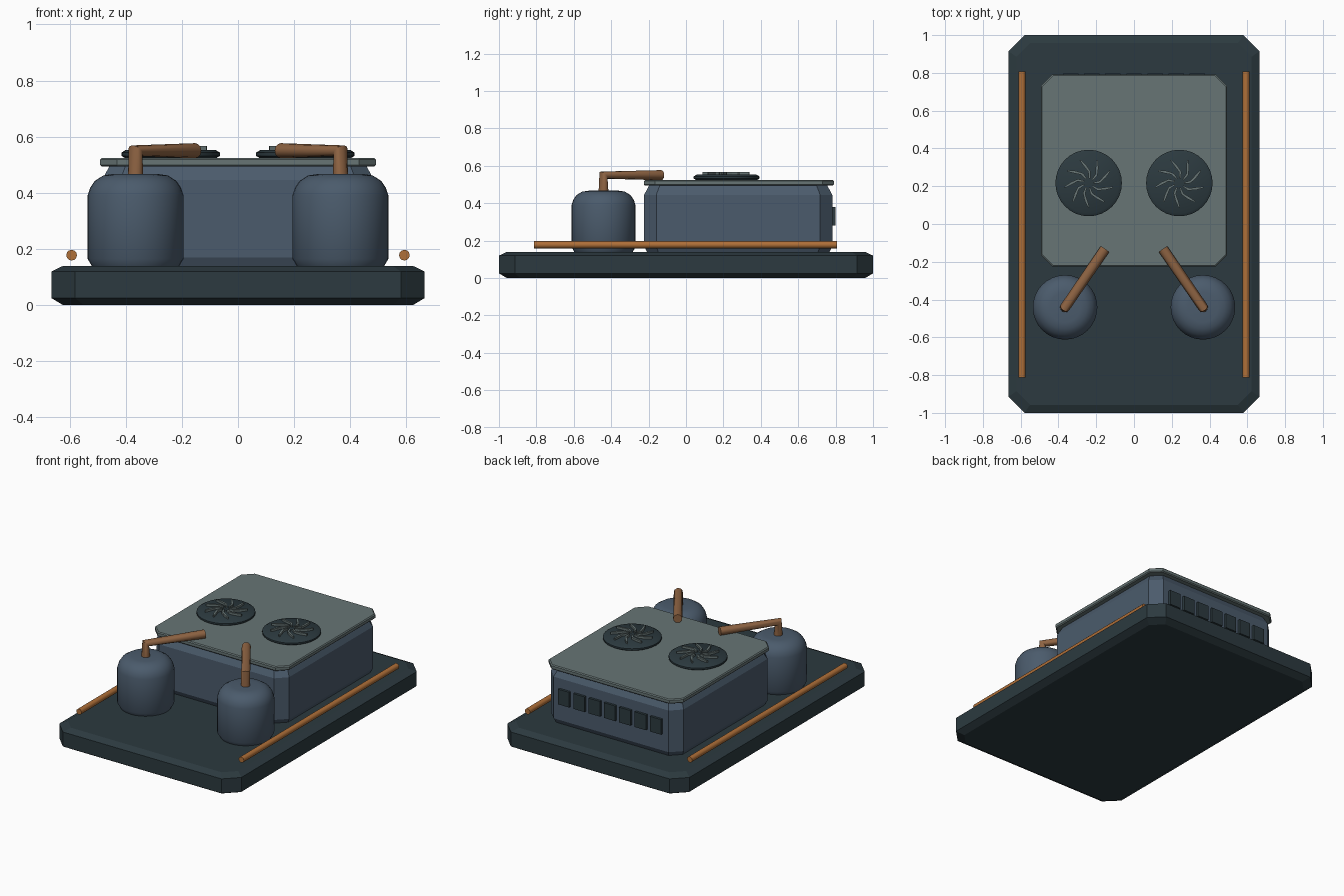
import bpy
import bmesh
from math import cos, sin, pi, radians
from mathutils import Vector

old = bpy.data.objects.get("Cube")
if old:
    bpy.data.objects.remove(old, do_unlink=True)


def material(name, rgb):
    m = bpy.data.materials.new(name)
    m.use_nodes = True
    m.diffuse_color = (*rgb, 1)
    m.node_tree.nodes["Principled BSDF"].inputs["Base Color"].default_value = (*rgb, 1)
    return m


DARK = material("dark slate", (0.025, 0.042, 0.05))
STEEL = material("blue steel", (0.07, 0.105, 0.15))
PANEL = material("grey green", (0.135, 0.178, 0.178))
COPPER = material("bright copper", (0.43, 0.16, 0.04))
BRONZE = material("dull bronze", (0.27, 0.125, 0.055))


def finish(bm, name, mat, smooth=False):
    bmesh.ops.recalc_face_normals(bm, faces=bm.faces)
    me = bpy.data.meshes.new(name)
    bm.to_mesh(me)
    bm.free()
    me.materials.append(mat)
    ob = bpy.data.objects.new(name, me)
    bpy.context.collection.objects.link(ob)
    if smooth:
        bpy.ops.object.select_all(action="DESELECT")
        ob.select_set(True)
        bpy.context.view_layer.objects.active = ob
        bpy.ops.object.shade_smooth_by_angle(angle=radians(35))
    return ob


def loft(bm, loops):
    """Skin a stack of closed loops and cap both ends."""
    rings = [[bm.verts.new(p) for p in loop] for loop in loops]
    n = len(rings[0])
    for a, b in zip(rings, rings[1:]):
        for i in range(n):
            j = (i + 1) % n
            bm.faces.new((a[i], a[j], b[j], b[i]))
    bm.faces.new(rings[0])
    bm.faces.new(rings[-1])


def slab(name, mat, hx, hy, cut, cy, levels):
    """Box with cut corners; levels are (z, inset) pairs."""
    loops = []
    for z, inset in levels:
        x, y = hx - inset, hy - inset
        c = cut - inset * 0.3
        pts = [(x, y - c), (x - c, y), (c - x, y), (-x, y - c),
               (-x, c - y), (c - x, -y), (x - c, -y), (x, c - y)]
        loops.append([(px, py + cy, z) for px, py in pts])
    bm = bmesh.new()
    loft(bm, loops)
    return finish(bm, name, mat)


def lathe(name, mat, cx, cy, profile, n=32):
    bm = bmesh.new()
    loft(bm, [[(cx + r * cos(2 * pi * i / n), cy + r * sin(2 * pi * i / n), z)
               for i in range(n)] for r, z in profile])
    return finish(bm, name, mat, True)


def pipe(name, mat, points, radius, n=12):
    """Round tube along straight runs with mitred corners."""
    pts = [Vector(p) for p in points]
    dirs = [(b - a).normalized() for a, b in zip(pts, pts[1:])]
    side = Vector((-dirs[-1].y, dirs[-1].x, 0)).normalized()
    loops = []
    for k, p in enumerate(pts):
        d = (dirs[max(k - 1, 0)] + dirs[min(k, len(dirs) - 1)]).normalized()
        up = side.cross(d)
        loops.append([p + radius * (cos(2 * pi * i / n) * side + sin(2 * pi * i / n) * up)
                      for i in range(n)])
    bm = bmesh.new()
    loft(bm, loops)
    return finish(bm, name, mat, True)


def fan_blades(name, cx, cy, count=9):
    """Thin swept blades whose tips hook round."""
    bm = bmesh.new()
    path = [(0.025, 0), (0.06, 6), (0.095, 22), (0.13, 30)]
    widths = [0.004, 0.007, 0.008, 0.004]
    for b in range(count):
        loops = []
        for (r, sweep), w in zip(path, widths):
            a = 2 * pi * b / count + radians(sweep)
            across = Vector((-sin(a), cos(a), 0)) * w
            mid = Vector((cx + r * cos(a), cy + r * sin(a), 0))
            loops.append([mid + s * across + Vector((0, 0, z))
                          for s, z in ((-1, 0.55), (1, 0.55), (1, 0.567), (-1, 0.567))])
        loft(bm, loops)
    return finish(bm, name, PANEL)


# Base plinth, main housing and its lid
slab("base", DARK, 0.665, 1.0, 0.085, 0,
     [(0, 0.042), (0.025, 0), (0.12, 0), (0.14, 0.042)])
slab("housing", STEEL, 0.485, 0.503, 0.065, 0.279,
     [(0.138, 0.016), (0.17, 0), (0.445, 0), (0.495, 0.027)])
slab("lid", PANEL, 0.492, 0.508, 0.06, 0.283,
     [(0.494, 0.006), (0.5, 0), (0.518, 0), (0.524, 0.006)])

# Vents along the back
for k in range(7):
    x = (k - 3) * 0.112
    bm = bmesh.new()
    loft(bm, [[(x + sx * 0.041, y, 0.33 + sz * 0.05)
               for sx, sz in ((-1, -1), (1, -1), (1, 1), (-1, 1))] for y in (0.775, 0.798)])
    finish(bm, f"vent_{k + 1}", DARK)

# Paired parts on both sides
for side, s in (("left", 1), ("right", -1)):
    lathe(f"{side}_tank", STEEL, s * 0.365, -0.441,
          [(0.155, 0.138), (0.171, 0.165), (0.171, 0.39), (0.162, 0.418),
           (0.146, 0.442), (0.115, 0.462), (0.08, 0.467)])
    pipe(f"{side}_pipe", BRONZE,
         [(s * 0.365, -0.441, 0.45), (s * 0.365, -0.441, 0.55), (s * 0.153, -0.132, 0.55)], 0.027)
    pipe(f"{side}_rail", COPPER, [(s * 0.593, -0.813, 0.178), (s * 0.593, 0.808, 0.178)], 0.019)
    lathe(f"{side}_fan", DARK, s * 0.24, 0.217,
          [(0.16, 0.522), (0.176, 0.532), (0.176, 0.543), (0.16, 0.553)])
    fan_blades(f"{side}_fan_blades", s * 0.24, 0.217)
